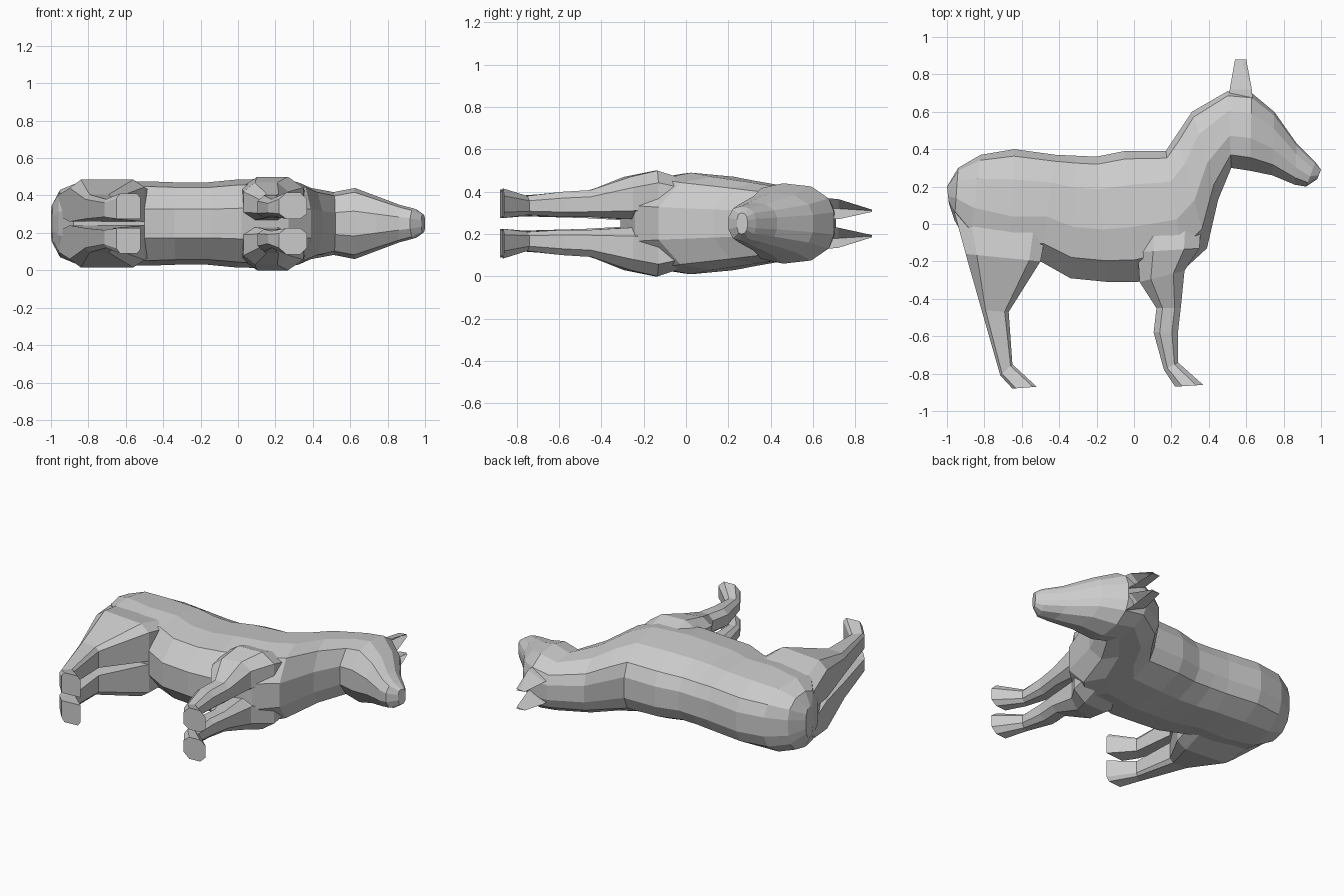
import bpy, bmesh
from mathutils import Vector

if "Cube" in bpy.data.objects:
    bpy.data.objects.remove(bpy.data.objects["Cube"])

MID = 0.25  # the animal lies on its side; its symmetry plane is z = MID


def loft(name, rings):
    """Skin a list of equal-length vertex rings, capping both ends."""
    bm = bmesh.new()
    loops = [[bm.verts.new(p) for p in ring] for ring in rings]
    n = len(loops[0])
    for a, b in zip(loops, loops[1:]):
        for i in range(n):
            j = (i + 1) % n
            bm.faces.new((a[i], a[j], b[j], b[i]))
    bm.faces.new(loops[0])
    bm.faces.new(loops[-1])
    bmesh.ops.recalc_face_normals(bm, faces=bm.faces)
    me = bpy.data.meshes.new(name)
    bm.to_mesh(me)
    bm.free()
    ob = bpy.data.objects.new(name, me)
    bpy.context.collection.objects.link(ob)
    return ob


# Half section: (position from top to bottom, share of half width)
HALF = [(0, .28), (.06, .62), (.26, .92), (.58, 1), (.83, .88), (1, .35)]


def body_ring(tx, ty, bx, by, w):
    top, low = Vector((tx, ty, MID)), Vector((bx, by, MID))
    side = [(top.lerp(low, t), w * k) for t, k in HALF]
    return ([p + Vector((0, 0, h)) for p, h in side] +
            [p - Vector((0, 0, h)) for p, h in reversed(side)])


# Body, neck and head: top x, y / bottom x, y / half width
stations = [
    (-1.0, .20, -.99, .11, .10), (-.94, .30, -.96, .02, .18),
    (-.82, .37, -.88, -.12, .22), (-.64, .40, -.66, -.22, .225),
    (-.42, .37, -.50, -.20, .225), (-.31, .365, -.34, -.29, .22),
    (-.20, .36, -.14, -.31, .22), (-.05, .39, .02, -.31, .235),
    (.17, .39, .27, -.24, .24), (.23, .48, .39, -.13, .22),
    (.31, .60, .45, .13, .19), (.50, .71, .52, .30, .168),
    (.63, .70, .62, .285, .19), (.75, .60, .74, .26, .145),
    (.87, .43, .86, .21, .10), (.97, .33, .92, .20, .08),
    (1.0, .29, .98, .24, .05)]
loft("body_and_head", [body_ring(*s) for s in stations])

# Leg sections: (front to back, inner to outer)
FRONT = [(0, .2), (0, .75), (.25, 1), (.75, 1), (1, .75), (1, .2), (.75, 0), (.25, 0)]
HIND = [(0, 0), (0, .82), (.15, 1), (.85, 1), (1, .8), (1, 0)]


def leg_ring(shape, s, fx, fy, bx, by, zin, zout):
    f, b = Vector((fx, fy, 0)), Vector((bx, by, 0))
    return [f.lerp(b, t) + Vector((0, 0, MID + s * (zin + (zout - zin) * k)))
            for t, k in shape]


# Legs: front x, y / back x, y / inner and outer offset
front_leg = [(.36, .02, .02, .02, .04, .20), (.35, -.13, .02, -.15, .02, .25),
             (.27, -.25, .03, -.31, .02, .22), (.25, -.45, .12, -.45, .03, .158),
             (.235, -.58, .105, -.58, .03, .15), (.235, -.74, .16, -.78, .04, .13),
             (.37, -.86, .22, -.87, .025, .165)]
hind_leg = [(-.44, .12, -.96, .06, .04, .18), (-.50, -.20, -.90, -.16, .01, .235),
            (-.67, -.47, -.815, -.46, .025, .155), (-.65, -.75, -.715, -.81, .035, .13),
            (-.52, -.87, -.65, -.88, .025, .16)]

for s, side in ((1, "left"), (-1, "right")):
    for name, shape, rows in (("front_leg", FRONT, front_leg),
                              ("hind_leg", HIND, hind_leg)):
        loft(f"{name}_{side}", [leg_ring(shape, s, *r) for r in rows])

    # Ears: hollow wedges facing forward, running up to a narrow top edge
    def ear_ring(y, back, front, zin, zmid, zout, pit):
        pts = [(front, zin), (back, zmid), (front, zout), (front - pit, zmid)]
        return [(x, y, MID + s * z) for x, z in pts]
    loft(f"ear_{side}", [ear_ring(.66, .51, .635, .02, .07, .12, .03),
                         ear_ring(.72, .512, .63, .02, .07, .115, .06),
                         ear_ring(.88, .54, .60, .055, .06, .065, .02)])
